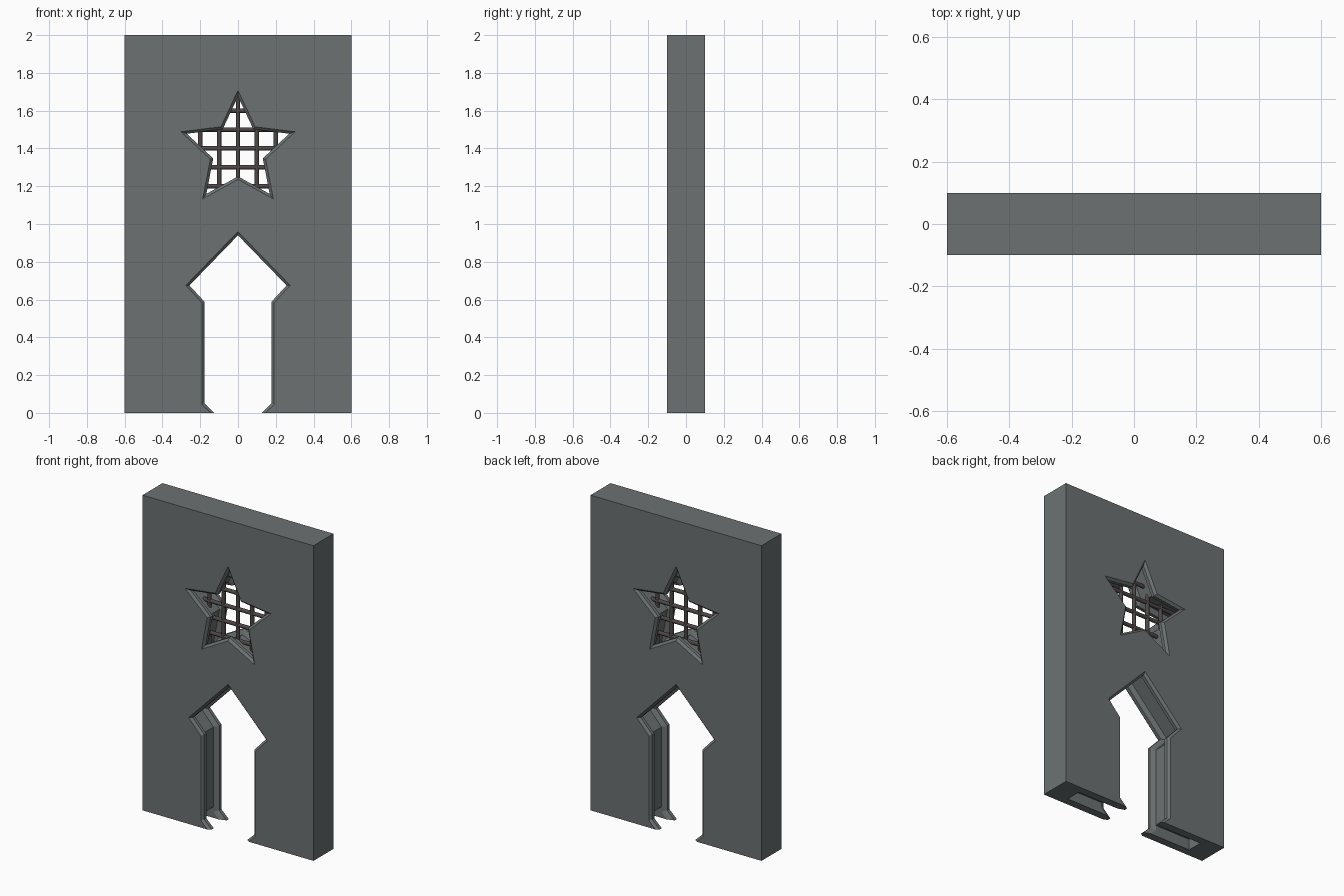
import bpy, bmesh, math
from mathutils import Vector, Matrix

if "Cube" in bpy.data.objects:
    bpy.data.objects.remove(bpy.data.objects["Cube"])


def material(name, rgb):
    m = bpy.data.materials.new(name)
    m.diffuse_color = (*rgb, 1)
    m.use_nodes = True
    m.node_tree.nodes["Principled BSDF"].inputs["Base Color"].default_value = m.diffuse_color
    return m


stone = material("grey stone", (0.15, 0.167, 0.17))
iron = material("dark iron", (0.075, 0.063, 0.06))


def finish(name, bm, mat):
    bmesh.ops.recalc_face_normals(bm, faces=bm.faces[:])
    me = bpy.data.meshes.new(name)
    bm.to_mesh(me)
    bm.free()
    me.materials.append(mat)
    ob = bpy.data.objects.new(name, me)
    bpy.context.collection.objects.link(ob)
    return ob


def offset(pts, d):
    """Mitred outward offset of a counter-clockwise (x, z) outline."""
    out = []
    for i, p in enumerate(pts):
        p = Vector(p)
        a = (p - Vector(pts[i - 1])).normalized()
        b = (Vector(pts[(i + 1) % len(pts)]) - p).normalized()
        na, nb = Vector((a.y, -a.x)), Vector((b.y, -b.x))
        m = na + nb
        out.append(p + m * (2 * d / m.length_squared))
    return out


def loft_cutter(name, outline, layers):
    """Opening shape lofted through the wall: (depth y, outward offset)."""
    bm = bmesh.new()
    rings = [[bm.verts.new((p.x, y, p.y)) for p in offset(outline, d)]
             for y, d in layers]
    n = len(outline)
    for r, s in zip(rings, rings[1:]):
        for i in range(n):
            bm.faces.new((r[i], r[(i + 1) % n], s[(i + 1) % n], s[i]))
    bm.faces.new(rings[0])
    bm.faces.new(rings[-1])
    return finish(name, bm, stone)


def box(name, lo, hi):
    bm = bmesh.new()
    bmesh.ops.create_cube(bm, size=1)
    lo, hi = Vector(lo), Vector(hi)
    for v in bm.verts:
        v.co = (lo + hi) / 2 + v.co * (hi - lo)
    return finish(name, bm, stone)


# Wall slab
wall = box("wall", (-0.6, -0.1, 0), (0.6, 0.1, 2))

# Chamfered lip on both faces, with a groove along the middle of the jamb
half = [(-0.11, 0.014), (-0.1, 0.014), (-0.086, 0), (-0.065, 0), (-0.05, 0.03)]
layers = half + [(-y, d) for y, d in reversed(half)]

# Arrow-headed doorway
right = [(0.065, -0.06), (0.125, 0), (0.177, 0.05), (0.177, 0.588), (0.257, 0.675)]
door = right + [(0, 0.94)] + [(-x, z) for x, z in reversed(right)]

# Star window
star = []
for i in range(10):
    a = math.pi / 2 + i * math.pi / 5
    r = 0.138 if i % 2 else 0.285
    star.append((r * math.cos(a), 1.39 + r * math.sin(a)))

cutters = [loft_cutter("door_cutter", door, layers),
           loft_cutter("star_cutter", star, layers)]
# Slots in the underside, continuing the jamb groove
for name, s in (("right_slot_cutter", 1), ("left_slot_cutter", -1)):
    x = sorted((0.1 * s, 0.46 * s))
    cutters.append(box(name, (x[0], -0.05, -0.1), (x[1], 0.05, 0.07)))

for c in cutters:
    mod = wall.modifiers.new(c.name, 'BOOLEAN')
    mod.operation = 'DIFFERENCE'
    mod.solver = 'EXACT'
    mod.object = c
bpy.context.view_layer.update()
me = bpy.data.meshes.new_from_object(
    wall.evaluated_get(bpy.context.evaluated_depsgraph_get()))
wall.modifiers.clear()
wall.data = me
for c in cutters:
    bpy.data.objects.remove(c)

# Round window bars
bm = bmesh.new()


def bar(centre, length, rot):
    bmesh.ops.create_cone(bm, cap_ends=True, segments=10, radius1=0.0125,
                          radius2=0.0125, depth=length,
                          matrix=Matrix.Translation(centre) @ rot)


for i in range(-2, 3):
    bar((0.1 * i, 0, 1.4), 0.6, Matrix())
    bar((0, 0, 1.4 + 0.1 * i), 0.6, Matrix.Rotation(math.pi / 2, 4, 'Y'))
bars = finish("window_bars", bm, iron)
for p in bars.data.polygons:
    p.use_smooth = len(p.vertices) == 4
